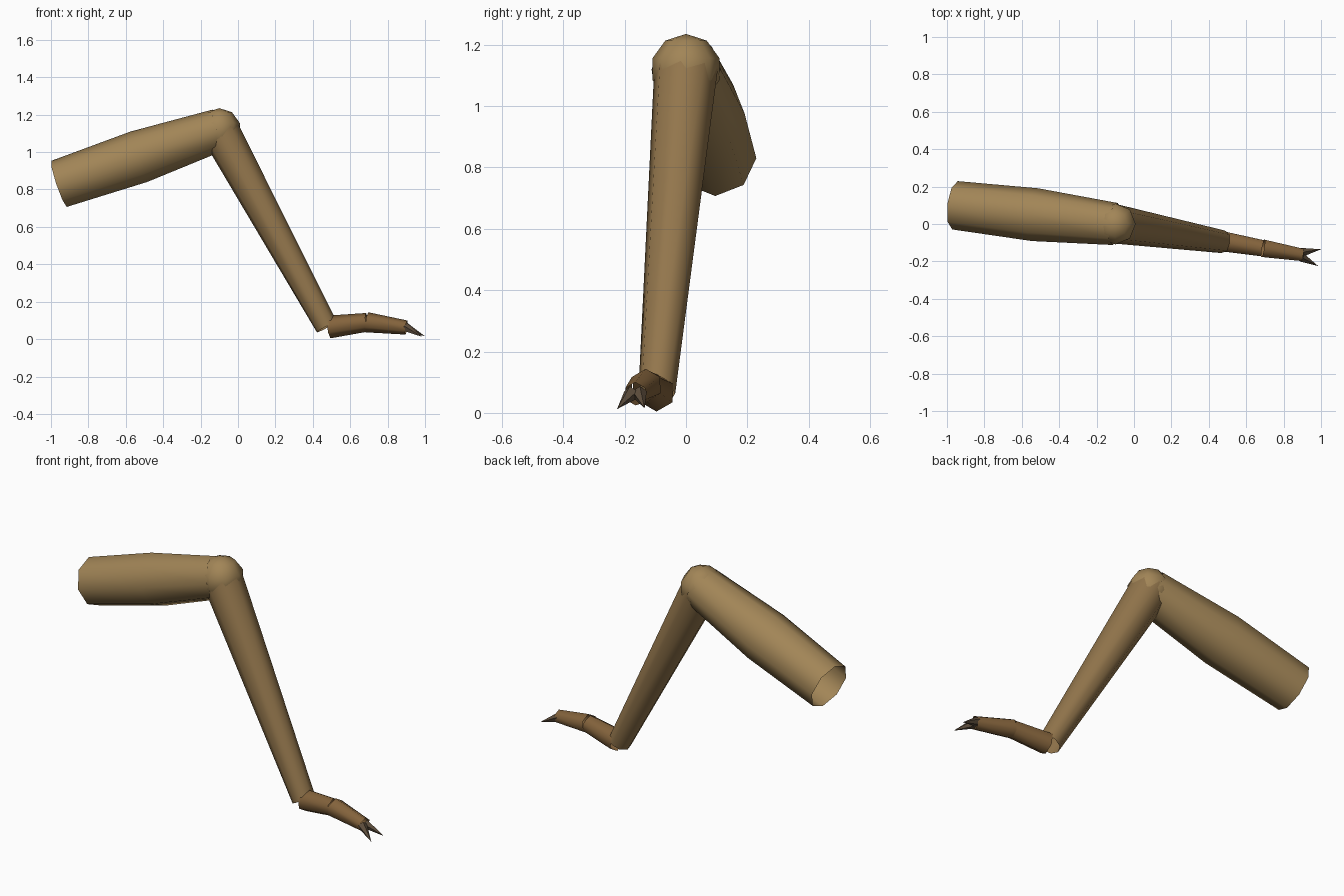
import bpy, bmesh, math
from mathutils import Vector

if "Cube" in bpy.data.objects:
    bpy.data.objects.remove(bpy.data.objects["Cube"])


def material(name, rgb):
    m = bpy.data.materials.new(name)
    m.diffuse_color = (*rgb, 1)
    m.use_nodes = True
    m.node_tree.nodes["Principled BSDF"].inputs["Base Color"].default_value = m.diffuse_color
    return m


TAN = material("tan", (0.36, 0.235, 0.095))
BROWN = material("brown", (0.29, 0.18, 0.072))
DARK_BROWN = material("dark_brown", (0.23, 0.125, 0.045))
CLAW = material("claw_brown", (0.11, 0.075, 0.045))


def finish(bm, name, mat, smooth=True):
    bmesh.ops.recalc_face_normals(bm, faces=bm.faces)
    mesh = bpy.data.meshes.new(name)
    bm.to_mesh(mesh)
    bm.free()
    mesh.materials.append(mat)
    for p in mesh.polygons:
        p.use_smooth = smooth
    ob = bpy.data.objects.new(name, mesh)
    bpy.context.collection.objects.link(ob)
    return ob


def tube(name, stations, sides, mat, smooth=True):
    """Open tube through (centre, radius) stations; radius 0 makes a point."""
    bm = bmesh.new()
    axis = (Vector(stations[-1][0]) - Vector(stations[0][0])).normalized()
    side = axis.cross(Vector((0, 0, 1))).normalized()
    up = side.cross(axis)
    rings = []
    for centre, r in stations:
        c = Vector(centre)
        if r == 0:
            rings.append([bm.verts.new(c)] * sides)
            continue
        angles = [math.tau * i / sides for i in range(sides)]
        rings.append([bm.verts.new(c + r * (math.cos(a) * up + math.sin(a) * side))
                      for a in angles])
    for a, b in zip(rings, rings[1:]):
        for i in range(sides):
            j = (i + 1) % sides
            quad = [a[i], a[j], b[j], b[i]]
            bm.faces.new(list(dict.fromkeys(quad)))
    return finish(bm, name, mat, smooth)


KNEE = (-0.10, 0, 1.12)
ANKLE = (0.475, -0.095, 0.065)
TOE_JOINT = (0.69, -0.13, 0.09)
TOE_END = (0.90, -0.165, 0.062)

# Upper leg, swollen in the middle and open at the body end
tube("upper_leg", [((-0.957, 0.10, 0.83), 0.13), ((-0.53, 0.05, 0.975), 0.142),
                   (KNEE, 0.113)], 8, TAN)

# Knee ball
bm = bmesh.new()
bmesh.ops.create_uvsphere(bm, u_segments=8, v_segments=5, radius=0.115)
bmesh.ops.translate(bm, verts=bm.verts, vec=KNEE)
finish(bm, "knee", TAN)

# Lower leg
tube("lower_leg", [(KNEE, 0.105), (ANKLE, 0.061)], 8, BROWN)

# Two foot segments
tube("foot_segment_1", [((0.487, -0.095, 0.065), 0.061), (TOE_JOINT, 0.050)], 6, DARK_BROWN)
tube("foot_segment_2", [(TOE_JOINT, 0.054), (TOE_END, 0.038)], 6, DARK_BROWN)

# Pair of claws
for i, (base_y, tip) in enumerate([(-0.152, (1.0, -0.135, 0.015)),
                                   (-0.178, (0.985, -0.225, 0.012))]):
    tube(f"claw_{i + 1}", [((0.895, base_y, 0.064), 0.025), (tip, 0)], 5, CLAW, False)
